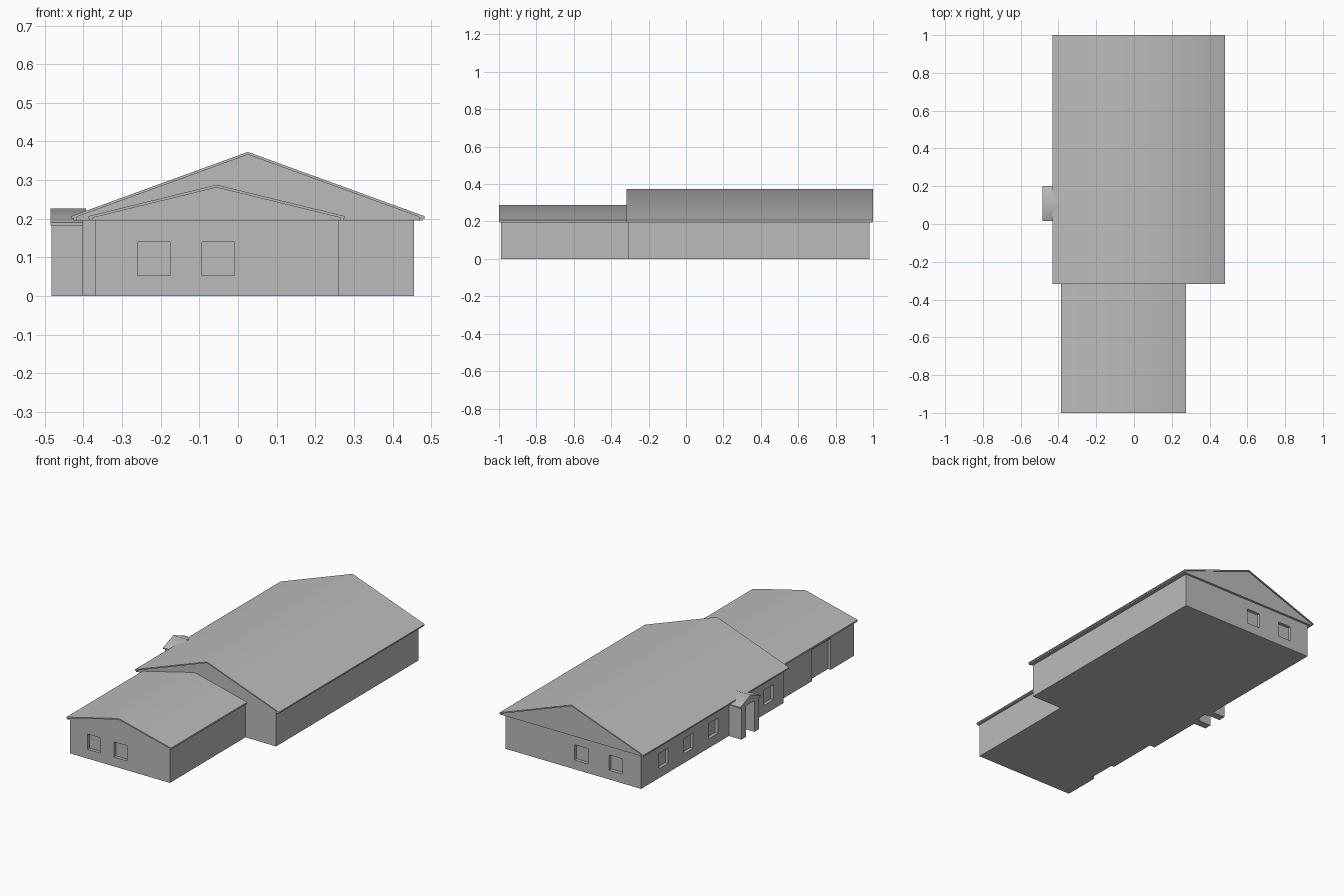
import bpy
import bmesh
import math
from mathutils import Vector

cube = bpy.data.objects.get("Cube")
if cube:
    bpy.data.objects.remove(cube, do_unlink=True)

GREY = (0.5, 0.5, 0.5, 1.0)
plaster = bpy.data.materials.new("plain grey")
plaster.use_nodes = True
plaster.diffuse_color = GREY
plaster.node_tree.nodes["Principled BSDF"].inputs["Base Color"].default_value = GREY


def prism(name, profile, start, end, axis="y"):
    """Extrude a closed (across, z) profile along the x or y axis."""
    def place(across, along, z):
        return (across, along, z) if axis == "y" else (along, across, z)

    bm = bmesh.new()
    face = bm.faces.new([bm.verts.new(place(a, start, z)) for a, z in profile])
    grown = bmesh.ops.extrude_face_region(bm, geom=[face])
    verts = [v for v in grown["geom"] if isinstance(v, bmesh.types.BMVert)]
    bmesh.ops.translate(bm, verts=verts, vec=Vector(place(0, end - start, 0)))
    bmesh.ops.recalc_face_normals(bm, faces=bm.faces)
    mesh = bpy.data.meshes.new(name)
    bm.to_mesh(mesh)
    bm.free()
    mesh.materials.append(plaster)
    obj = bpy.data.objects.new(name, mesh)
    bpy.context.collection.objects.link(obj)
    return obj


def box(name, x0, x1, y0, y1, z0, z1):
    return prism(name, [(x0, z0), (x1, z0), (x1, z1), (x0, z1)], y0, y1)


def activate(obj):
    bpy.ops.object.select_all(action="DESELECT")
    obj.select_set(True)
    bpy.context.view_layer.objects.active = obj


def carve(wall, *bounds):
    """Cut a box-shaped recess into a wall."""
    cutter = box("recess_cutter", *bounds)
    cutter.hide_render = True
    mod = wall.modifiers.new("recess", "BOOLEAN")
    mod.operation, mod.solver, mod.object = "DIFFERENCE", "EXACT", cutter
    activate(wall)
    bpy.ops.object.modifier_apply(modifier=mod.name)
    bpy.data.objects.remove(cutter, do_unlink=True)


def gable_roof(name, a0, a1, eave, ridge, soffit, start, end, axis="y",
               inset=0.012, lip=0.006):
    """Thin sloped roof sheet over a closed gable that sits slightly inside it."""
    mid = (a0 + a1) / 2
    thick = 0.007
    sheet = prism(name, [(a0, eave), (mid, ridge), (a1, eave),
                         (a1, eave - thick), (mid, ridge - thick), (a0, eave - thick)],
                  start, end, axis)
    activate(sheet)
    bpy.ops.object.shade_smooth_by_angle(angle=math.radians(50))
    rise = (ridge - eave) / (mid - a0)
    low = eave - thick + inset * rise
    prism(name + "_gable", [(a0 + inset, soffit), (a0 + inset, low), (mid, ridge - thick),
                            (a1 - inset, low), (a1 - inset, soffit)],
          start + lip, end - lip, axis)


# Walls of the long main house and the narrower front wing
EAVE, SOFFIT = 0.207, 0.195
main_walls = box("main_walls", -0.403, 0.456, -0.307, 0.981, 0, SOFFIT + 0.003)
wing_walls = box("wing_walls", -0.37, 0.262, -0.99, -0.3, 0, SOFFIT + 0.003)

# Recessed windows
SILL, HEAD, WIDTH, DEPTH = 0.053, 0.14, 0.084, 0.018
for x in (-0.26, -0.093):
    carve(wing_walls, x, x + WIDTH, -1.1, -0.99 + DEPTH, SILL, HEAD)
for x in (-0.284, -0.065):
    carve(main_walls, x, x + WIDTH, 0.981 - DEPTH, 1.1, SILL, HEAD)
for y in (-0.215, 0.287, 0.51, 0.737):
    carve(main_walls, -0.5, -0.403 + DEPTH, y, y + WIDTH, SILL, HEAD)

# Recessed front door and wing door
carve(main_walls, -0.5, -0.403 + DEPTH, 0.076, 0.14, -0.1, 0.16)
carve(wing_walls, -0.5, -0.37 + DEPTH, -0.78, -0.61, -0.1, 0.18)

# Roofs
gable_roof("main_roof", -0.431, 0.482, EAVE, 0.373, SOFFIT, -0.318, 1.0)
gable_roof("wing_roof", -0.387, 0.276, EAVE, 0.288, SOFFIT, -1.0, -0.3)

# Eave boards along both sides of each roof
for name, sides, y0, y1 in (("main", (-0.426, 0.468), -0.316, 0.998),
                            ("wing", (-0.384, 0.264), -0.998, -0.307)):
    for i, x in enumerate(sides):
        box(f"{name}_eave_board_{i + 1}", x, x + 0.009, y0, y1, SOFFIT, EAVE - 0.003)

# Porch with two side piers and a small gable
for i, y in enumerate((0.028, 0.146)):
    box(f"porch_pier_{i + 1}", -0.482, -0.4, y, y + 0.042, 0, 0.19)
gable_roof("porch_roof", 0.016, 0.2, 0.19, 0.226, 0.178, -0.485, -0.393, "x",
           inset=0.01, lip=0.003)
